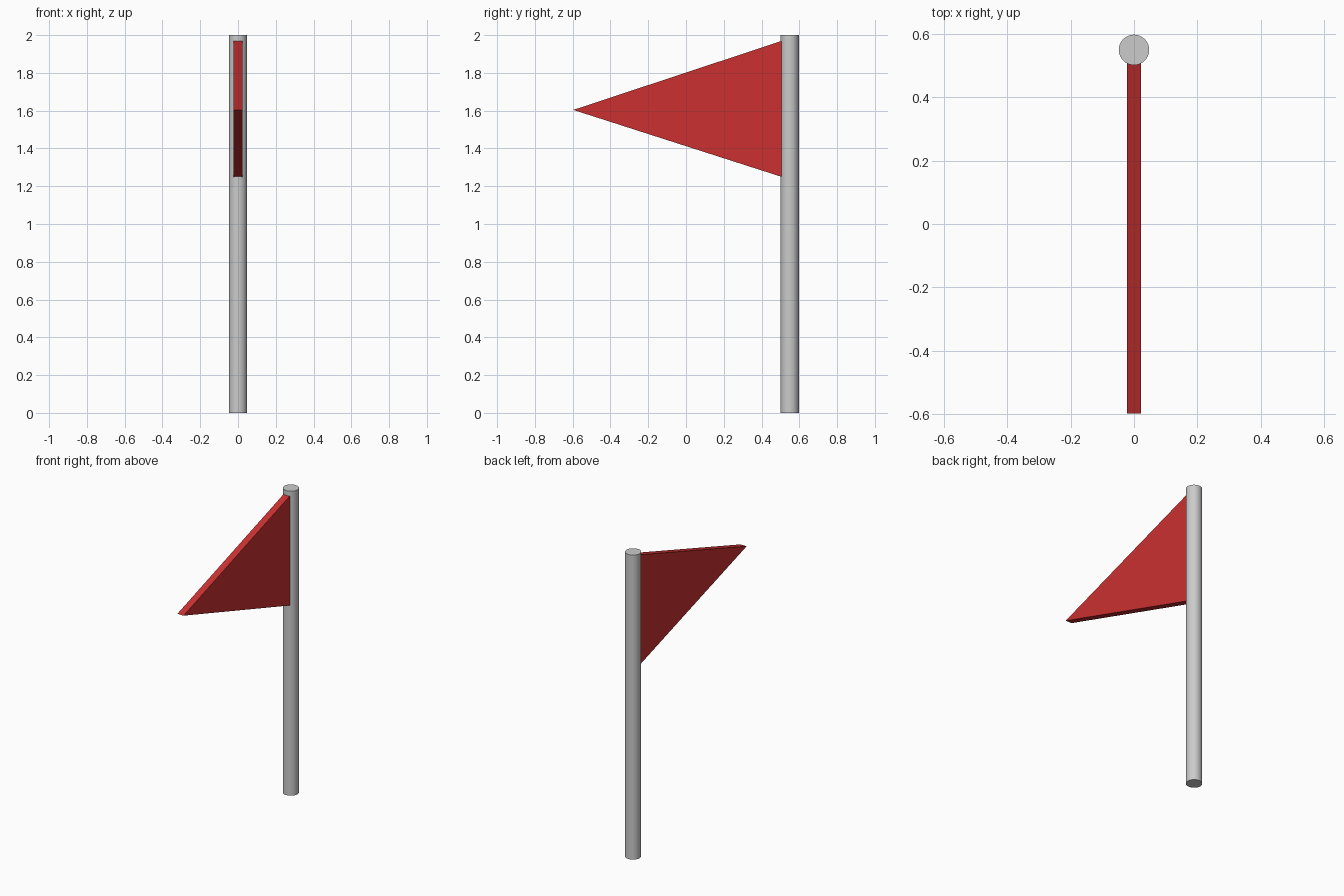
import bpy, bmesh, math

if "Cube" in bpy.data.objects:
    bpy.data.objects.remove(bpy.data.objects["Cube"])

# Pole: round upright with sharp rims
bpy.ops.mesh.primitive_cylinder_add(vertices=32, radius=0.048, depth=2.0,
                                    location=(0, 0.549, 1.0))
pole = bpy.context.object
pole.name = "pole"
bpy.ops.object.shade_smooth_by_angle(angle=math.radians(30))

# Pennant: triangular profile (y, z) extruded across x, root sunk into the pole
thickness = 0.045
profile = [(-0.597, 1.604), (0.53, 1.242), (0.53, 1.977)]
bm = bmesh.new()
face = bm.faces.new([bm.verts.new((-thickness / 2, y, z)) for y, z in profile])
extruded = bmesh.ops.extrude_face_region(bm, geom=[face])
verts = [g for g in extruded["geom"] if isinstance(g, bmesh.types.BMVert)]
bmesh.ops.translate(bm, verts=verts, vec=(thickness, 0, 0))
bmesh.ops.recalc_face_normals(bm, faces=bm.faces)
mesh = bpy.data.meshes.new("pennant")
bm.to_mesh(mesh)
bm.free()
pennant = bpy.data.objects.new("pennant", mesh)
bpy.context.collection.objects.link(pennant)

# Red cloth
red = bpy.data.materials.new("red_cloth")
red.diffuse_color = (0.6, 0.03, 0.03, 1)
red.use_nodes = True
red.node_tree.nodes["Principled BSDF"].inputs["Base Color"].default_value = red.diffuse_color
mesh.materials.append(red)
